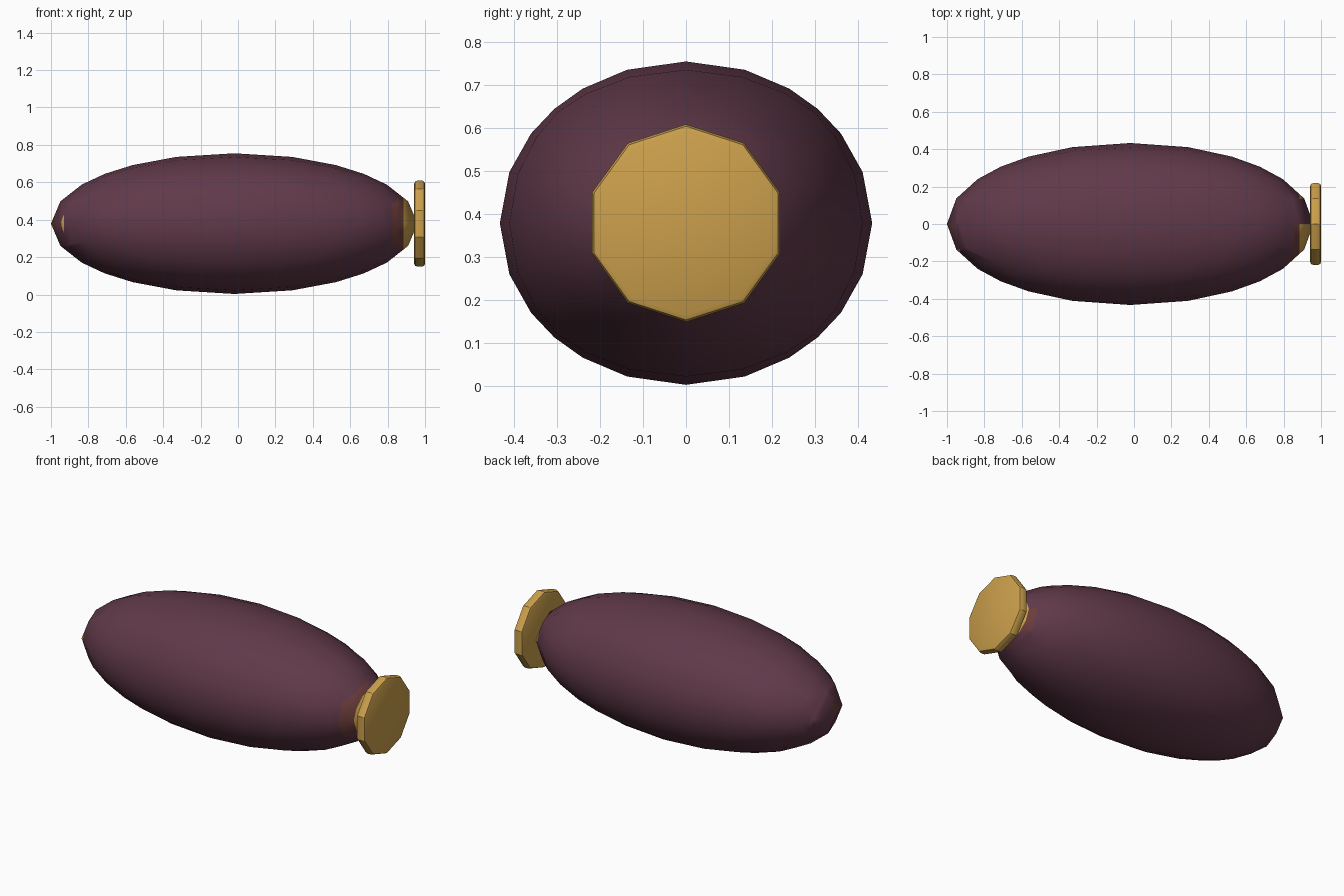
import bpy, bmesh, math
from mathutils import Matrix

if "Cube" in bpy.data.objects:
    bpy.data.objects.remove(bpy.data.objects["Cube"])


def mat(name, col):
    m = bpy.data.materials.new(name)
    m.diffuse_color = (*col, 1)
    m.use_nodes = True
    m.node_tree.nodes["Principled BSDF"].inputs["Base Color"].default_value = m.diffuse_color
    return m


purple = mat("dark_plum", (0.118, 0.041, 0.067))
brown = mat("red_brown", (0.15, 0.047, 0.045))
gold = mat("gold", (0.60, 0.35, 0.072))


def finish(name, bm, mats, angle):
    me = bpy.data.meshes.new(name)
    bm.normal_update()
    bm.to_mesh(me)
    bm.free()
    ob = bpy.data.objects.new(name, me)
    bpy.context.collection.objects.link(ob)
    for m in mats:
        me.materials.append(m)
    bpy.ops.object.select_all(action='DESELECT')
    ob.select_set(True)
    bpy.context.view_layer.objects.active = ob
    bpy.ops.object.shade_smooth_by_angle(angle=math.radians(angle))
    return ob


CX, CZ = -0.02, 0.379

# body: gridded cube pushed out to an ellipsoid
bm = bmesh.new()
bmesh.ops.create_cube(bm, size=2)
bmesh.ops.subdivide_edges(bm, edges=bm.edges[:], cuts=5, use_grid_fill=True)
for v in bm.verts:
    n = v.co.normalized()
    v.co = (CX + 0.98 * n.x, 0.433 * n.y, CZ + 0.376 * n.z)

# slice both tips finely so the worn colour patches get their own faces
for x in (-0.965, -0.945, -0.93, -0.9, 0.82, 0.85, 0.885):
    bmesh.ops.bisect_plane(bm, geom=bm.verts[:] + bm.edges[:] + bm.faces[:],
                           plane_co=(x, 0, 0), plane_no=(1, 0, 0))

# colour patches: gold round the neck except upper back, brown beyond it
for f in bm.faces:
    c = f.calc_center_median()
    y, z = c.y, c.z - CZ
    ang = math.degrees(math.atan2(z, y)) % 360   # 0 = back, 90 = top, 180 = front
    if c.x > 0.885 and not 10 < ang < 95:
        f.material_index = 2
    elif c.x > 0.82 and (145 < ang < 215 or (c.x > 0.85 and (ang > 300 or 95 < ang < 260))):
        f.material_index = 1
    elif c.x < -0.9 and y < 0 and abs(z) < 0.05:
        f.material_index = 2 if -0.945 < c.x < -0.93 else 1
finish("body", bm, (purple, brown, gold), 60)

# end cap: ten-sided disc with rounded rim
bm = bmesh.new()
T, B, R = 0.058, 0.016, 0.23
rings = []
for x, r in ((0, R - B), (B * 0.3, R - B * 0.3), (B, R),
             (T - B, R), (T - B * 0.3, R - B * 0.3), (T, R - B)):
    rings.append([bm.verts.new((1 - T + x, r * math.sin(i * math.tau / 10),
                                CZ + r * math.cos(i * math.tau / 10))) for i in range(10)])
for a, b in zip(rings, rings[1:]):
    for i in range(10):
        j = (i + 1) % 10
        bm.faces.new((a[i], a[j], b[j], b[i]))
bm.faces.new(rings[0])
bm.faces.new(rings[-1])
bmesh.ops.recalc_face_normals(bm, faces=bm.faces[:])
finish("end_cap", bm, (gold,), 32)
